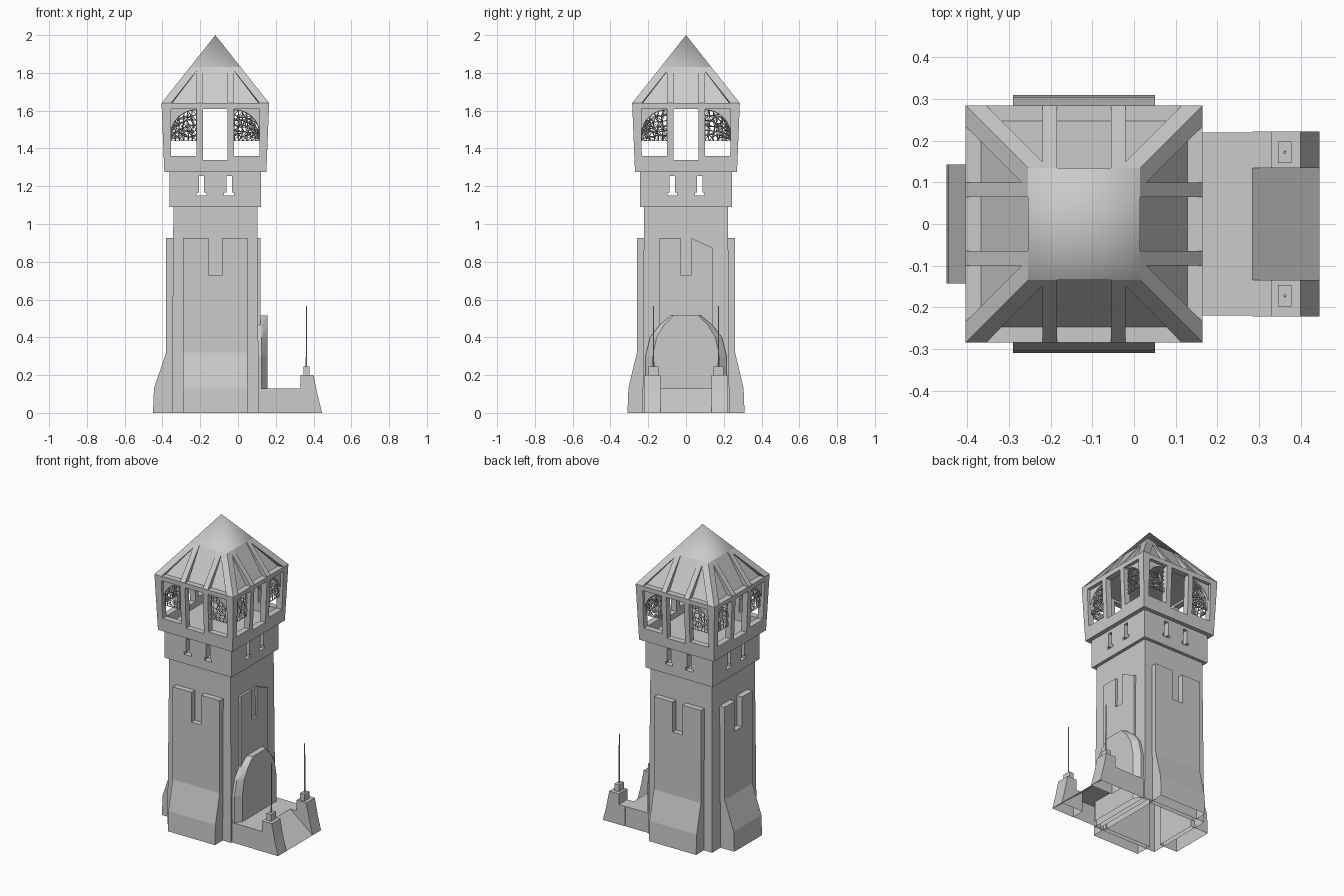
import bpy, bmesh, math, random
from mathutils import Vector, Matrix

if "Cube" in bpy.data.objects:
    bpy.data.objects.remove(bpy.data.objects["Cube"])

random.seed(4)
AXIS = Vector((-0.12, 0, 0))      # tower axis


def place(a, d, z, k):
    """Point on tower side k (0 front, 1 right, 2 back, 3 left): a along, d outward."""
    return Matrix.Rotation(k * math.pi / 2, 3, 'Z') @ Vector((a, -d, z)) + AXIS


def hull(bm, pts):
    part = bmesh.new()
    for p in pts:
        part.verts.new(p)
    res = bmesh.ops.convex_hull(part, input=part.verts[:])
    junk = [v for v in part.verts if not v.link_faces]
    bmesh.ops.delete(part, geom=junk, context='VERTS')
    bmesh.ops.dissolve_limit(part, angle_limit=0.01, verts=part.verts[:], edges=part.edges[:])
    merge(bm, part)


def prism(bm, pts, vec):
    part = bmesh.new()
    face = part.faces.new([part.verts.new(p) for p in pts])
    res = bmesh.ops.extrude_face_region(part, geom=[face], use_keep_orig=True)
    bmesh.ops.translate(part, vec=vec, verts=[g for g in res['geom'] if isinstance(g, bmesh.types.BMVert)])
    merge(bm, part)


def merge(bm, part):
    bmesh.ops.recalc_face_normals(part, faces=part.faces[:])
    me = bpy.data.meshes.new("part")
    part.to_mesh(me)
    part.free()
    bm.from_mesh(me)
    bpy.data.meshes.remove(me)


def box(bm, x0, x1, y0, y1, z0, z1):
    hull(bm, [(x, y, z) for x in (x0, x1) for y in (y0, y1) for z in (z0, z1)])


def finish(name, bm, open_bottom=False):
    if open_bottom:
        low = [f for f in bm.faces if all(v.co.z < 0.001 for v in f.verts)]
        bmesh.ops.delete(bm, geom=low, context='FACES')
    me = bpy.data.meshes.new(name)
    bm.to_mesh(me)
    bm.free()
    ob = bpy.data.objects.new(name, me)
    bpy.context.collection.objects.link(ob)
    return ob


def ring(h, z):
    return [AXIS + Vector((sx * h, sy * h, z)) for sx in (-1, 1) for sy in (-1, 1)]


# Shaft, slightly tapered
bm = bmesh.new()
hull(bm, ring(0.23, 0) + ring(0.222, 1.09))
finish("shaft", bm, True)

# Flared buttresses with a notched top on three sides
for k, w, foot in ((0, 0.17, 0.31), (2, 0.17, 0.31), (3, 0.143, 0.33)):
    bm = bmesh.new()
    top = [(-w, .32), (w, .32), (w, .925), (.035, .925), (.035, .73), (-.035, .73), (-.035, .925), (-w, .925)]
    pts = [place(a, 0.2, z, k) for a, z in top]
    prism(bm, pts, place(0, 0.26, 0, k) - place(0, 0.2, 0, k))
    prof = [(0.2, 0), (foot, 0), (foot - .005, .13), (0.26, .32), (0.2, .32)]
    hull(bm, [place(s * w, d, z, k) for s in (-1, 1) for d, z in prof])
    finish("buttress", bm, True)

# Thin notched panel above the door
bm = bmesh.new()
top = [(-.14, .3), (.14, .3), (.14, .875), (.03, .925), (.03, .73), (-.03, .73), (-.03, .925), (-.14, .925)]
prism(bm, [place(a, 0.2, z, 1) for a, z in top], Vector((0.038, 0, 0)))
finish("door_side_panel", bm)

# Faceted door arch
bm = bmesh.new()
half = [(.215, .0), (.215, .30), (.19, .40), (.14, .465), (.08, .515)]
pts = []
for a, z in half:
    for s in (-1, 1):
        pts += [place(s * a, 0.2, z, 1), place(s * a * 0.82, 0.275, z, 1), place(s * a, 0.245, z, 1)]
hull(bm, pts)
finish("door_arch", bm, True)

# Entrance platform with ramp
bm = bmesh.new()
prof = [(0.04, 0), (0.445, 0), (0.285, .13), (0.04, .13)]
hull(bm, [(x, y, z) for x, z in prof for y in (-.22, .22)])
finish("platform", bm, True)

# Gate posts, cap blocks and poles
for s in (-1, 1):
    bm = bmesh.new()
    prof = [(0.285, 0), (0.445, 0), (0.42, .1), (0.40, .2), (0.33, .2), (0.33, .13), (0.285, .13)]
    prism(bm, [(x, s * 0.135, z) for x, z in prof], Vector((0, s * 0.087, 0)))
    finish("gate_post", bm, True)
    bm = bmesh.new()
    box(bm, .346, .378, s * .172 - .026, s * .172 + .026, .2, .245)
    finish("post_cap", bm)
    bm = bmesh.new()
    bmesh.ops.create_cone(bm, cap_ends=True, segments=6, radius1=.004, radius2=.003, depth=.325,
                          matrix=Matrix.Translation((.362, s * .172, .4025)))
    finish("pole", bm)

# Collar with arrow slits (height bands with gaps for the slits)
bm = bmesh.new()
H = 0.243
for k in range(4):
    for z0, z1, g in ((1.09, 1.15, 0), (1.15, 1.168, .026), (1.168, 1.255, .014), (1.255, 1.285, 0)):
        spans = [(-H, H)] if not g else [(-H, -.073 - g), (-.073 + g, .073 - g), (.073 + g, H)]
        for a0, a1 in spans:
            hull(bm, [place(a, d, z, k) for a in (a0, a1) for d in (H - .04, H) for z in (z0, z1)])
finish("collar", bm)


# Belfry frame, leaning slightly outward
def out(z):
    return 0.27 + 0.015 * (z - 1.275) / 0.365


def wall(bm, k, a0, a1, z0, z1, t=0.04):
    pts = []
    for z in (z0, z1):
        for a in (a0, a1):
            e = math.copysign(out(z), a) if abs(a) > 0.26 else a
            pts += [place(e, out(z), z, k), place(e, out(z) - t, z, k)]
    hull(bm, pts)


bm = bmesh.new()
for k in range(4):
    wall(bm, k, -.3, .3, 1.275, 1.34)
    wall(bm, k, -.3, .3, 1.61, 1.64)
    for s in (-1, 1):
        wall(bm, k, s * .1, s * .235, 1.34, 1.36)
        wall(bm, k, s * .065, s * .1, 1.34, 1.61)
        wall(bm, k, s * .235, s * .3, 1.34, 1.61)
finish("belfry_frame", bm)

bm = bmesh.new()
hull(bm, ring(0.265, 1.277) + ring(0.265, 1.305))
finish("belfry_floor", bm)


# Pierced tracery under quarter arches in the outer bays
def arc(a):
    return 1.465 + 0.14 * math.sqrt(max(0, 1 - ((a - .1) / .14) ** 2))


spandrel, lattice = bmesh.new(), bmesh.new()
N = 6
for k in range(4):
    for s in (-1, 1):
        cols = [.1 + .135 * i / N for i in range(N + 1)]
        edge = [(a, arc(a)) for a in cols] + [(.235, 1.612), (.1, 1.612)]
        prism(spandrel, [place(s * a, .25, z, k) for a, z in edge],
              place(0, .262, 0, k) - place(0, .25, 0, k))
        grid = []
        for i, a in enumerate(cols):
            row = []
            for j in range(N + 1):
                inner = 0 < i < N and 0 < j < N
                ja = random.uniform(-.009, .009) if inner else 0
                jz = random.uniform(-.009, .009) if inner else 0
                z = 1.44 + (arc(a) - 1.44) * j / N
                row.append(lattice.verts.new(place(s * (a + ja), .252, z + jz, k)))
            grid.append(row)
        for i in range(N):
            for j in range(N):
                q = [grid[i][j], grid[i + 1][j], grid[i + 1][j + 1], grid[i][j + 1]]
                if random.random() < .5:
                    lattice.faces.new(q)
                else:
                    lattice.faces.new(q[:3])
                    lattice.faces.new([q[0], q[2], q[3]])
bmesh.ops.recalc_face_normals(lattice, faces=lattice.faces[:])
finish("arch_spandrels", spandrel)
tracery = finish("tracery", lattice)
mod = tracery.modifiers.new("bars", 'WIREFRAME')
mod.thickness = 0.008
mod.use_even_offset = False

# Roof: recessed slopes, raised hips and rafters, plain peak
bm = bmesh.new()
hull(bm, ring(0.257, 1.625) + ring(0.132, 1.83))
finish("roof_slopes", bm)

bm = bmesh.new()
T, E = (0.1346, 1.83), (0.285, 1.64)       # top and eave on the outer slope
for k in range(4):
    pts = []
    for d, z in (T, E):
        pts += [place(d, d, z, k), place(d - .05, d, z, k), place(d, d - .05, z, k), place(d - .06, d - .06, z, k)]
    hull(bm, pts)
    for s in (-1, 1):
        hull(bm, [place(s * a, d, z, k) for a in (.065, .1) for d, z in (T, E, (.24, 1.64), (.11, 1.83))])
finish("roof_beams", bm)

bm = bmesh.new()
hull(bm, ring(T[0], T[1]) + [AXIS + Vector((0, 0, 2.0))])
for f in bm.faces:
    f.smooth = abs(f.normal.z) < 0.95
finish("roof_peak", bm)
